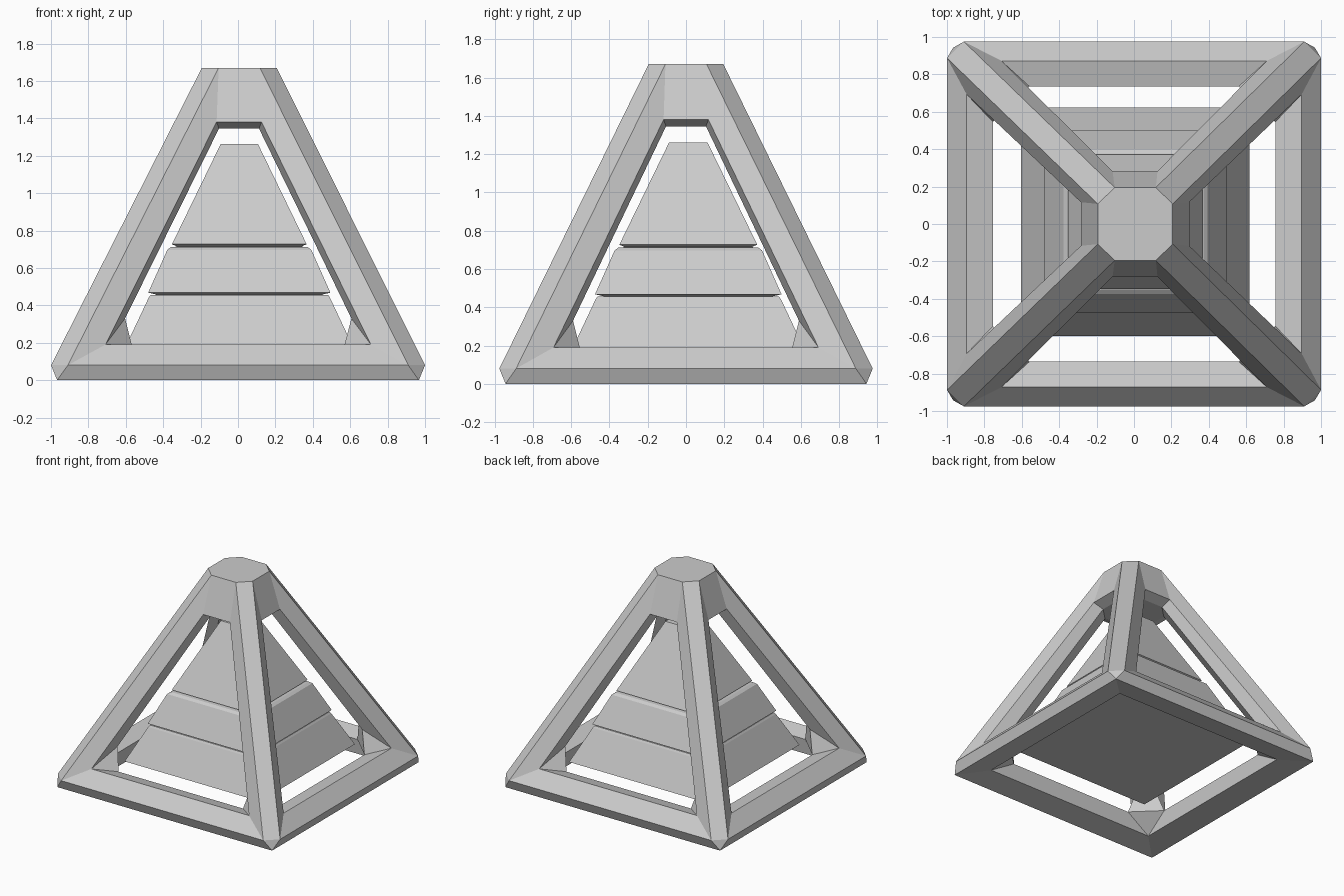
import bpy, bmesh
from mathutils import Matrix, Vector
from math import pi

if "Cube" in bpy.data.objects:
    bpy.data.objects.remove(bpy.data.objects["Cube"])


def finish(bm, name):
    bmesh.ops.recalc_face_normals(bm, faces=bm.faces[:])
    me = bpy.data.meshes.new(name)
    bm.to_mesh(me)
    bm.free()
    ob = bpy.data.objects.new(name, me)
    bpy.context.collection.objects.link(ob)
    return ob


# Frame: key points for the right half of the front side, mirrored and rotated
SIDE = {
    "low":    (0.91, -1.00, 0.08),   # outer edge, bottom
    "tip":    (0.11, -0.20, 1.67),   # outer edge, top
    "hole_b": (0.71, -0.895, 0.19),  # opening, bottom corner
    "hole_t": (0.12, -0.29, 1.38),   # opening, top corner
    "in_t":   (0.107, -0.21, 1.345),  # inner edge, top
    "in_g":   (0.605, -0.705, 0.33),  # inner edge, above the corner gusset
    "in_b":   (0.56, -0.755, 0.155),  # inner edge, on the base rail
}
FOOT = (0.967, -0.967, 0)            # ground corner
UNDER = (0.77, -0.77, 0.03)          # corner of the opening underneath

bm = bmesh.new()
quarters = []
for q in range(4):
    rot = Matrix.Rotation(q * pi / 2, 3, 'Z')
    v = {}
    for key, (x, y, z) in SIDE.items():
        v[key, 1] = bm.verts.new(rot @ Vector((x, y, z)))
        v[key, -1] = bm.verts.new(rot @ Vector((-x, y, z)))
    v["foot"] = bm.verts.new(rot @ Vector(FOOT))
    v["under"] = bm.verts.new(rot @ Vector(UNDER))
    quarters.append(v)

for q in range(4):
    v, nxt, prev = quarters[q], quarters[(q + 1) % 4], quarters[q - 1]
    # base rail and cap: outer faces and reveals
    for a, b in (("low", "hole_b"), ("hole_b", "in_b"),
                 ("tip", "hole_t"), ("hole_t", "in_t")):
        bm.faces.new((v[a, -1], v[a, 1], v[b, 1], v[b, -1]))
    # base rail: lower band, underside, inner face
    bm.faces.new((v["low", -1], v["low", 1], v["foot"], prev["foot"]))
    bm.faces.new((prev["foot"], v["foot"], v["under"], prev["under"]))
    bm.faces.new((prev["under"], v["under"], v["in_b", 1], v["in_b", -1]))
    # slanted bar sides and reveals
    for s in (1, -1):
        bm.faces.new((v["low", s], v["tip", s], v["hole_t", s], v["hole_b", s]))
        bm.faces.new((v["hole_b", s], v["hole_t", s], v["in_t", s], v["in_g", s]))
        bm.faces.new((v["hole_b", s], v["in_g", s], v["in_b", s]))
    # corner: outer chamfer, inner face, gusset, small triangles
    for a, b in (("low", "tip"), ("in_t", "in_g"), ("in_g", "in_b")):
        bm.faces.new((v[a, 1], nxt[a, -1], nxt[b, -1], v[b, 1]))
    bm.faces.new((v["low", 1], nxt["low", -1], v["foot"]))
    bm.faces.new((v["in_b", 1], nxt["in_b", -1], v["under"]))

# octagonal top and its underside
for key in ("tip", "in_t"):
    bm.faces.new([v[key, s] for v in quarters for s in (-1, 1)])
# slightly narrower in depth, with a slight lean to the right
for p in bm.verts:
    p.co.y *= 0.975
    p.co.x += 0.004 * p.co.z
finish(bm, "pyramid_frame")

# Inner stepped pyramid: square sections (half width, height) with two grooves
PROFILE = [(0.61, 0.175), (0.485, 0.44), (0.475, 0.455), (0.44, 0.457), (0.487, 0.468),
           (0.385, 0.697), (0.365, 0.712), (0.33, 0.714), (0.36, 0.727), (0.10, 1.262)]
bm = bmesh.new()
rings = [[bm.verts.new((sx * h + 0.007, sy * h + 0.012, z))
          for sx, sy in ((-1, -1), (1, -1), (1, 1), (-1, 1))] for h, z in PROFILE]
for lo, hi in zip(rings, rings[1:]):
    for i in range(4):
        j = (i + 1) % 4
        bm.faces.new((lo[i], lo[j], hi[j], hi[i]))
bm.faces.new(rings[0])
bm.faces.new(rings[-1])
finish(bm, "inner_pyramid")
